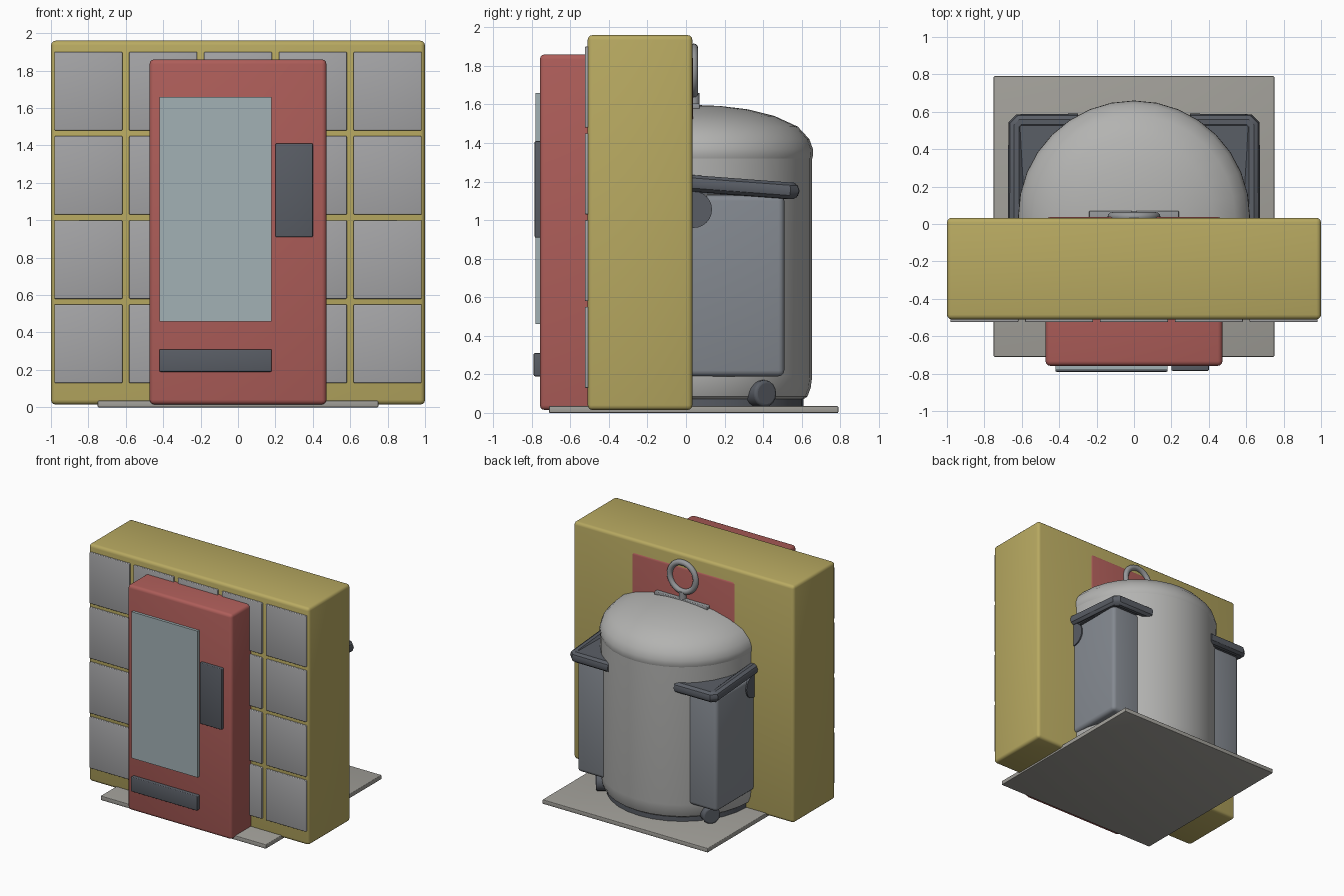
import bpy, bmesh, math
from mathutils import Vector

if "Cube" in bpy.data.objects:
    bpy.data.objects.remove(bpy.data.objects["Cube"])


def material(name, r, g, b):
    m = bpy.data.materials.new(name)
    m.diffuse_color = (r, g, b, 1)
    m.use_nodes = True
    m.node_tree.nodes["Principled BSDF"].inputs["Base Color"].default_value = m.diffuse_color
    return m


YELLOW = material("mustard", 0.48, 0.40, 0.12)
RED = material("red", 0.42, 0.11, 0.10)
GLASS = material("pale_glass", 0.36, 0.44, 0.46)
DARK = material("dark_slate", 0.10, 0.11, 0.13)
SLATE = material("slate", 0.23, 0.25, 0.28)
TILE = material("tile_grey", 0.38, 0.38, 0.39)
STONE = material("stone", 0.36, 0.35, 0.32)
SHELL = material("shell", 0.45, 0.45, 0.44)
STEEL = material("steel", 0.30, 0.31, 0.32)


def finish(ob, name, mat, smooth=True):
    ob.name = name
    ob.data.materials.append(mat)
    if smooth:
        bpy.ops.object.select_all(action='DESELECT')
        ob.select_set(True)
        bpy.context.view_layer.objects.active = ob
        bpy.ops.object.shade_smooth_by_angle(angle=math.radians(35))
    return ob


def new_object(name, bm):
    me = bpy.data.meshes.new(name)
    bm.to_mesh(me)
    bm.free()
    ob = bpy.data.objects.new(name, me)
    bpy.context.collection.objects.link(ob)
    return ob


def box(name, x, y, z, mat, bevel=0.0):
    """Box from (min, max) ranges, with rounded edges."""
    bm = bmesh.new()
    bmesh.ops.create_cube(bm, size=1)
    for v in bm.verts:
        v.co = [r[0] if c < 0 else r[1] for c, r in zip(v.co, (x, y, z))]
    if bevel:
        bmesh.ops.bevel(bm, geom=bm.edges[:], offset=bevel, segments=3,
                        profile=0.5, affect='EDGES')
    return finish(new_object(name, bm), name, mat)


def rod(name, a, b, radius, mat, bevel=0.0, sides=24):
    """Cylinder between two points."""
    a, b = Vector(a), Vector(b)
    bpy.ops.mesh.primitive_cylinder_add(vertices=sides, radius=radius,
                                        depth=(b - a).length, location=(a + b) / 2)
    ob = bpy.context.object
    ob.rotation_euler = (b - a).to_track_quat('Z', 'Y').to_euler()
    if bevel:
        m = ob.modifiers.new("rounded", 'BEVEL')
        m.width, m.segments = bevel, 3
    return finish(ob, name, mat)


def lathe(name, profile, cy, mat, sides=32):
    """Revolve an (r, z) profile around a vertical axis at y = cy."""
    bm = bmesh.new()
    vs = [bm.verts.new((r, 0, z)) for r, z in profile]
    es = [bm.edges.new(p) for p in zip(vs, vs[1:])]
    bmesh.ops.spin(bm, geom=vs + es, cent=(0, 0, 0), axis=(0, 0, 1),
                   angle=math.tau, steps=sides)
    bmesh.ops.remove_doubles(bm, verts=bm.verts, dist=1e-4)
    bmesh.ops.recalc_face_normals(bm, faces=bm.faces)
    ob = new_object(name, bm)
    ob.location.y = cy
    return finish(ob, name, mat)


# Ground slab and thick wall
CY = 0.04
box("base_plate", (-.75, .75), (-.71, .79), (0, .035), STONE, .005)
box("wall", (-1, 1), (-.51, .033), (.015, 1.96), YELLOW, .025)

# Grid of wall tiles
for col in range(5):
    for row in range(4):
        x, z = (col - 2) * .4, .34 + row * .45
        box(f"wall_tile_{col}_{row}", (x - .182, x + .182), (-.525, -.49),
            (z - .21, z + .21), TILE, .006)

# Red cabinet, running right through the wall
box("cabinet", (-.473, .473), (-.758, .037), (.015, 1.86), RED, .025)
box("cabinet_window", (-.42, .18), (-.78, -.74), (.46, 1.66), GLASS)
box("cabinet_keypad", (.20, .40), (-.785, -.74), (.91, 1.41), DARK, .006)
box("cabinet_slot", (-.42, .18), (-.79, -.74), (.19, .31), DARK, .006)

# Round pod behind the wall
lathe("pod_foot_ring", [(0, .033), (.57, .033), (.57, .09), (0, .09)], CY, DARK)
lathe("pod_body", [(0, .065), (.56, .065), (.59, .085), (.607, .13), (.615, .19),
                   (.615, 1.32)], CY, SHELL)
lathe("pod_dome", [(.615, 1.32), (.62, 1.34), (.618, 1.37), (.60, 1.42), (.54, 1.485),
                   (.42, 1.54), (.28, 1.575), (.14, 1.592), (0, 1.598)], CY, SHELL)

# Lifting eye
box("eye_plate", (-.24, .24), (CY - .03, .07), (1.575, 1.605), STEEL, .006)
rod("eye_stem", (0, CY, 1.58), (0, CY, 1.66), .03, STEEL)
bpy.ops.mesh.primitive_torus_add(major_radius=.118, minor_radius=.023,
                                 major_segments=32, minor_segments=12,
                                 location=(0, CY, 1.775), rotation=(math.pi / 2, 0, 0))
finish(bpy.context.object, "eye_ring", STEEL)

for s, side in ((1, "right"), (-1, "left")):
    # Side pannier with a round boss
    xs = sorted((s * .3, s * .635))
    box(f"{side}_pannier", xs, (-.43, .51), (.19, 1.13), SLATE, .03)
    rod(f"{side}_boss", (s * .6, CY, 1.055), (s * .645, CY, 1.055), .095, DARK)

    # Bent bumper bar
    cu = bpy.data.curves.new("bumper_path", 'CURVE')
    cu.dimensions = '3D'
    cu.bevel_depth, cu.bevel_resolution, cu.use_fill_caps = .045, 3, True
    pts = [(.3, .545, 1.152), (.61, .545, 1.152), (.63, .525, 1.153),
           (.63, CY, 1.19), (.63, -.44, 1.155)]
    sp = cu.splines.new('POLY')
    sp.points.add(len(pts) - 1)
    for p, (x, y, z) in zip(sp.points, pts):
        p.co = (s * x, y, z, 1)
    tmp = bpy.data.objects.new("bumper_tmp", cu)
    bpy.context.collection.objects.link(tmp)
    bpy.context.view_layer.update()
    me = bpy.data.meshes.new_from_object(tmp.evaluated_get(
        bpy.context.evaluated_depsgraph_get()))
    bpy.data.objects.remove(tmp)
    ob = bpy.data.objects.new("bumper", me)
    bpy.context.collection.objects.link(ob)
    finish(ob, f"{side}_bumper_bar", DARK)

    # Ledge between bar and pod
    ledge = box(f"{side}_bumper_ledge", sorted((s * .3, s * .635)), (-.43, .545),
                (1.12, 1.19), DARK)
    for v in ledge.data.vertices:
        v.co.z += .03 * (1 if v.co.y < 0 else 0)

    # Stubby feet
    for f, end in ((1, "back"), (-1, "front")):
        d = Vector((s * .81, f * .58, 0))
        c = Vector((0, CY, .10))
        rod(f"{side}_{end}_foot", c + d * .5, c + d * .65, .07, DARK, .015, 16)
